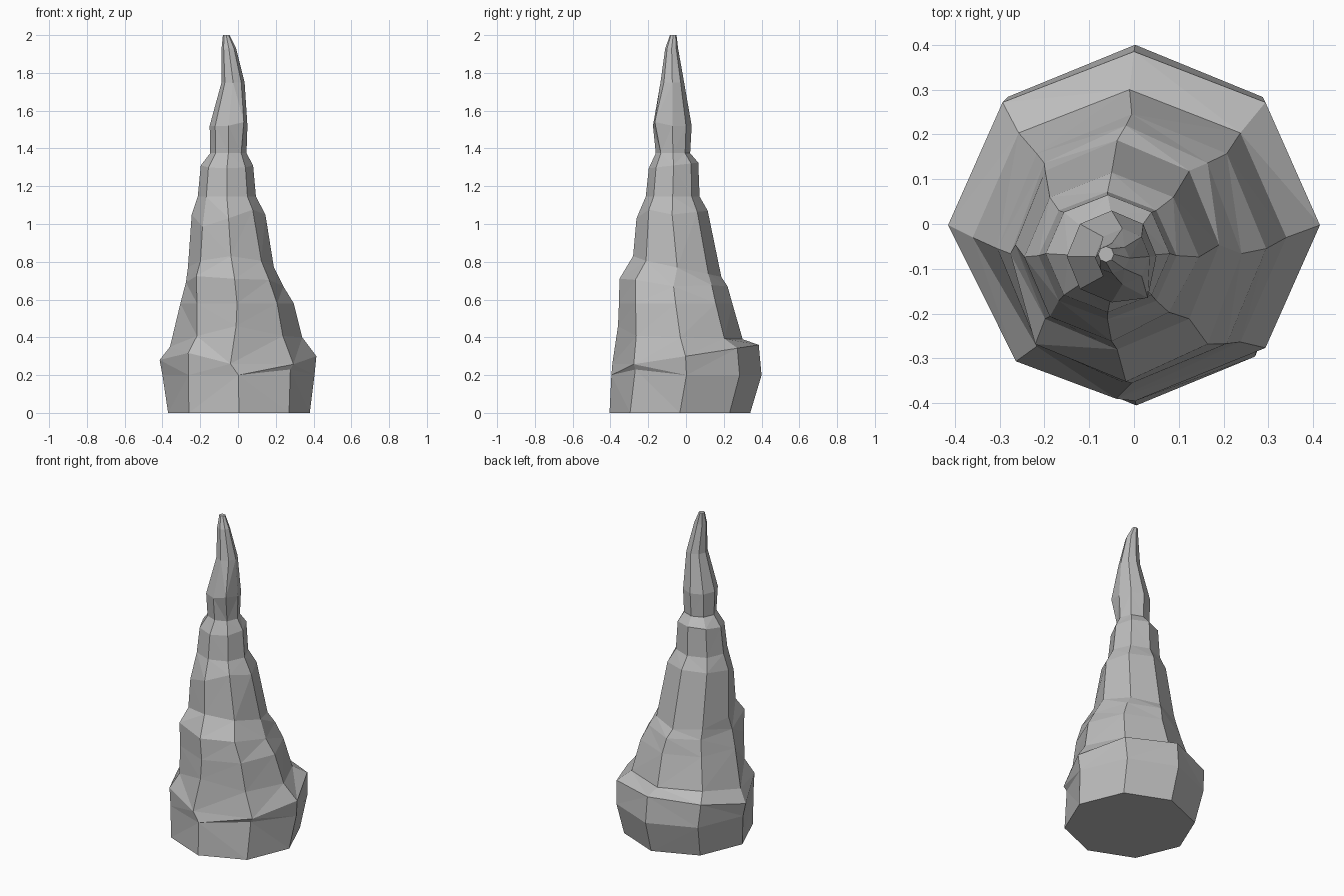
import bpy
import bmesh
from math import sin, cos, pi
from mathutils import Vector

# Remove the default cube only
default_cube = bpy.data.objects.get("Cube")
if default_cube:
    bpy.data.objects.remove(default_cube, do_unlink=True)

SIDES = 8
EAST, NORTH_EAST, NORTH, NORTH_WEST, WEST, SOUTH_WEST, SOUTH, SOUTH_EAST = range(SIDES)


def make_material(name, colour):
    material = bpy.data.materials.new(name)
    material.use_nodes = True
    material.diffuse_color = colour
    shader = material.node_tree.nodes["Principled BSDF"]
    shader.inputs["Base Color"].default_value = colour
    shader.inputs["Roughness"].default_value = 0.9
    return material


def make_ring(bm, height, tilt, left, right, front, back):
    """One eight-sided layer; tilt raises its back and lowers its front."""
    centre_x, centre_y = (left + right) / 2, (front + back) / 2
    radius_x, radius_y = (right - left) / 2, (back - front) / 2
    ring = []
    for side in range(SIDES):
        angle = 2 * pi * side / SIDES
        ring.append(bm.verts.new((centre_x + radius_x * cos(angle),
                                  centre_y + radius_y * sin(angle),
                                  height + tilt * sin(angle))))
    return ring


# Rock layers: height, tilt, then the extents left, right, front, back
layers = {
    "foot": (0, 0, -.37, .38, -.405, .34),
    "belly": (.2, 0, -.4, .405, -.395, .4),
    "rim": (.3, .06, -.415, .415, -.39, .385),
    "ledge": (.4, -.01, -.36, .34, -.36, .3),
    "waist": (.58, 0, -.305, .295, -.355, .245),
    "shoulder": (.69, -.02, -.276, .24, -.352, .22),
    "step": (.77, -.05, -.265, .19, -.28, .187),
    "chest": (1.05, .02, -.245, .145, -.262, .115),
    "neck": (1.145, 0, -.213, .095, -.213, .072),
    "collar": (1.31, .015, -.197, .08, -.197, .065),
    "groove": (1.375, 0, -.147, .045, -.16, .022),
    "bulge": (1.52, 0, -.15, .05, -.175, .03),
    "spire": (1.75, 0, -.087, .035, -.135, -.01),
    "spike": (1.93, 0, -.087, -.01, -.11, -.042),
    "tip": (2, 0, -.08, -.045, -.085, -.05),
}

bm = bmesh.new()
rings = {name: make_ring(bm, *layer) for name, layer in layers.items()}

# Chips and dents that break up the regular layers
chips = [
    ("rim", SOUTH_WEST, (.03, -.03, .06)),
    ("belly", SOUTH_WEST, (.02, -.02, 0)),
    ("ledge", SOUTH_WEST, (.04, -.01, 0)),
    ("rim", SOUTH, (-.04, 0, .02)),
    ("ledge", SOUTH, (0, 0, .05)),
    ("rim", WEST, (0, 0, -.02)),
    ("ledge", WEST, (0, 0, -.05)),
    ("belly", SOUTH_EAST, (-.01, .01, .03)),
    ("shoulder", SOUTH_WEST, (-.02, 0, .02)),
    ("step", SOUTH, (0, 0, .01)),
    ("shoulder", EAST, (0, 0, -.02)),
    ("chest", SOUTH_EAST, (-.01, .01, .04)),
    ("chest", SOUTH_WEST, (0, 0, -.05)),
    ("bulge", SOUTH_EAST, (.01, -.02, .02)),
]
for name, side, shift in chips:
    rings[name][side].co += Vector(shift)

# Walls between neighbouring layers, then the flat ends
stack = list(rings.values())
for lower, upper in zip(stack, stack[1:]):
    for side in range(SIDES):
        after = (side + 1) % SIDES
        bm.faces.new((lower[side], lower[after], upper[after], upper[side]))
walls = list(bm.faces)
bm.faces.new(reversed(stack[0]))
bm.faces.new(stack[-1])
bmesh.ops.triangulate(bm, faces=walls, quad_method="SHORT_EDGE")
bmesh.ops.recalc_face_normals(bm, faces=bm.faces)

# Flat-shaded stone spire
mesh = bpy.data.meshes.new("stone_spire")
bm.to_mesh(mesh)
bm.free()
mesh.materials.append(make_material("grey stone", (.5, .5, .5, 1)))
spire = bpy.data.objects.new("stone_spire", mesh)
bpy.context.collection.objects.link(spire)
